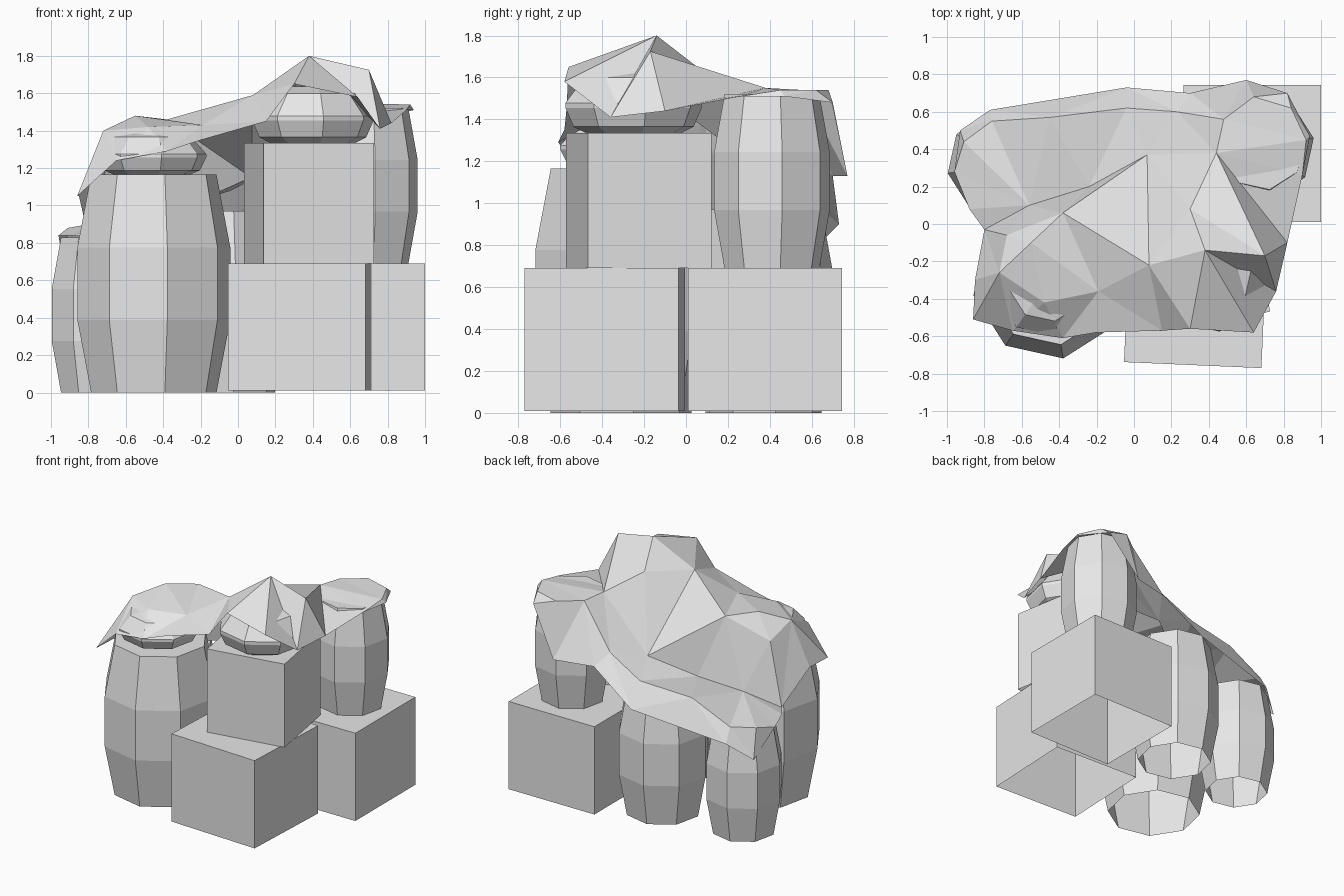
import bpy
import bmesh
import math
from mathutils import Vector, Matrix
from mathutils.geometry import delaunay_2d_cdt

cube = bpy.data.objects.get("Cube")
if cube:
    bpy.data.objects.remove(cube, do_unlink=True)

# One plain grey for everything
grey = bpy.data.materials.new("plain grey")
grey.use_nodes = True
grey.diffuse_color = (0.8, 0.8, 0.8, 1)
grey.node_tree.nodes["Principled BSDF"].inputs["Base Color"].default_value = grey.diffuse_color


def add_object(name, bm):
    mesh = bpy.data.meshes.new(name)
    bmesh.ops.recalc_face_normals(bm, faces=bm.faces)
    bm.to_mesh(mesh)
    bm.free()
    mesh.materials.append(grey)
    obj = bpy.data.objects.new(name, mesh)
    bpy.context.collection.objects.link(obj)
    return obj


def box(name, center, width, bottom, top, turn=0):
    """Square crate, open underneath, turned about its vertical axis."""
    bm = bmesh.new()
    bmesh.ops.create_cube(bm, size=1)
    base = min(bm.faces, key=lambda f: f.calc_center_median().z)
    bmesh.ops.delete(bm, geom=[base], context="FACES_ONLY")
    bmesh.ops.scale(bm, vec=(width, width, top - bottom), verts=bm.verts)
    bmesh.ops.rotate(bm, matrix=Matrix.Rotation(math.radians(turn), 3, "Z"), verts=bm.verts)
    bmesh.ops.translate(bm, vec=(*center, (bottom + top) / 2), verts=bm.verts)
    add_object(name, bm)


def lathe(name, center, profile, sides=8, turn=10):
    """Faceted solid, open underneath, from (radius, height) pairs."""
    bm = bmesh.new()
    rings = []
    for radius, height in profile:
        ring = []
        for i in range(sides):
            angle = math.tau * i / sides + math.radians(turn)
            ring.append(bm.verts.new((center[0] + radius * math.cos(angle),
                                      center[1] + radius * math.sin(angle), height)))
        rings.append(ring)
    for low, high in zip(rings, rings[1:]):
        for i in range(sides):
            j = (i + 1) % sides
            bm.faces.new((low[i], low[j], high[j], high[i]))
    bm.faces.new(rings[-1])
    add_object(name, bm)


def barrel(name, center, radius, bottom, height):
    """Bulged barrel with three equal bands."""
    end = radius * 0.82
    lathe(name, center, [(end, bottom), (radius, bottom + height / 3),
                         (radius, bottom + height * 2 / 3), (end, bottom + height)])


def sack(name, center, radius, bottom, height):
    """Squat rounded bundle with a flat base."""
    shape = [(0.7, 0), (0.88, 0.1), (1, 0.4), (1, 0.48), (0.72, 0.88), (0.35, 1)]
    lathe(name, center, [(radius * r, bottom + height * h) for r, h in shape])


# Crates
box("front_crate", (0.33, -0.387), 0.735, 0.01, 0.69, turn=-2.5)
box("back_crate", (0.632, 0.377), 0.735, 0.01, 0.69)
box("upper_crate", (0.38, -0.225), 0.6, 0.69, 1.335, turn=10)

# Barrels
barrel("front_barrel", (-0.45, -0.31), 0.415, 0, 1.165)
barrel("side_barrel", (-0.72, 0.32), 0.28, 0, 0.83)
barrel("back_barrel", (-0.07, 0.38), 0.33, 0, 0.97)
barrel("raised_barrel", (0.685, 0.41), 0.28, 0.69, 0.83)

# Bundles under the cover
sack("upper_sack", (0.4, -0.25), 0.33, 1.335, 0.3)
sack("front_sack", (-0.46, -0.31), 0.295, 1.165, 0.23)

# Draped cover: hanging rim first, then the folds inside it
rim = [(-.96, .28, .84), (-.93, .5, .66), (-.77, .61, .78), (-.04, .73, .9),
       (.3, .7, 1.13), (.6, .77, 1.13), (.82, .7, 1.48), (.94, .47, 1.51),
       (.9, .26, 1.51), (.82, -.1, 1.44), (.76, -.36, 1.41),
       (.64, -.58, 1.58), (.3, -.56, 1.65), (.15, -.57, 1.45),
       (-.2, -.58, 1.35), (-.38, -.61, 1.29), (-.65, -.57, 1.24),
       (-.86, -.51, 1.05), (-.85, -.3, 1.05), (-.8, -.03, .83), (-.88, .08, .84)]
folds = [(.38, -.14, 1.8), (.7, -.17, 1.725), (.08, -.22, 1.59),
         (.3, .08, 1.63), (-.19, -.36, 1.43), (-.48, -.42, 1.42),
         (-.55, -.1, 1.48), (-.72, -.26, 1.4), (-.68, -.06, 1.3),
         (-.38, .06, 1.46), (.07, .37, 1.15), (-.24, .2, 1.01),
         (-.56, .1, .94), (-.91, .44, .88), (-.76, .55, .89), (-.45, .57, 1.04),
         (-.04, .62, 1.08), (.23, .6, 1.22), (.44, .38, 1.55), (.48, .56, 1.54),
         (.64, .68, 1.54), (.84, .62, 1.54), (.92, .45, 1.54)]
# Creases that must stay as edges, as pairs of folds
creases = [(10, 9), (9, 2), (2, 0), (0, 1), (9, 8), (9, 6), (10, 3),
           (10, 11), (11, 12), (9, 4)]
points = rim + folds
n = len(rim)
verts, _, tris, origins, _, _ = delaunay_2d_cdt(
    [Vector(p[:2]) for p in points], [(a + n, b + n) for a, b in creases],
    [list(range(n))], 1, 1e-5)
bm = bmesh.new()
cloth = [bm.verts.new((co.x, co.y, points[source[0]][2]))
         for co, source in zip(verts, origins)]
for tri in tris:
    bm.faces.new([cloth[i] for i in tri])
add_object("draped_cover", bm)
